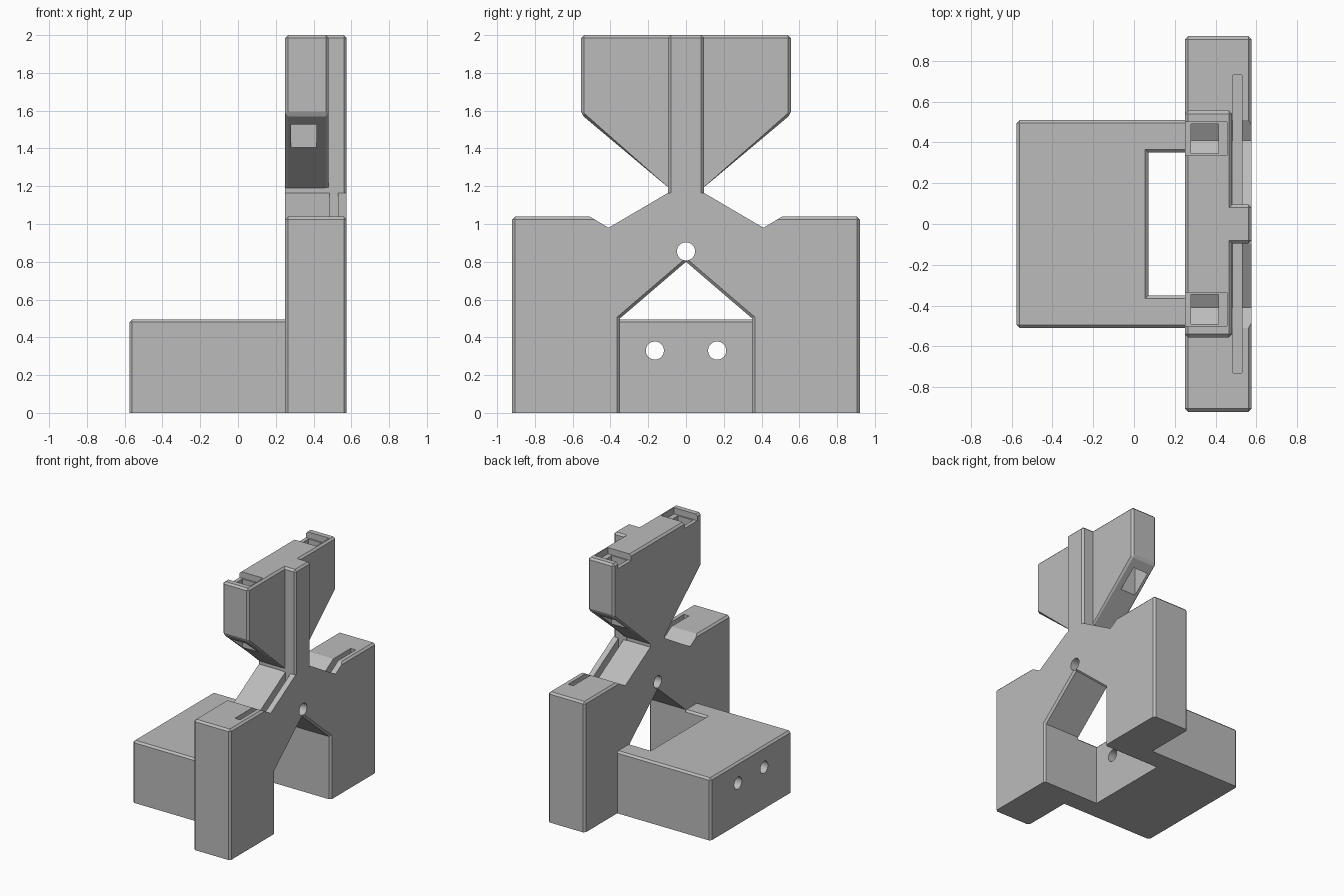
import bpy, bmesh
from mathutils import Vector

if "Cube" in bpy.data.objects:
    bpy.data.objects.remove(bpy.data.objects["Cube"])

grey = bpy.data.materials.new("plain grey")
grey.use_nodes = True
grey.diffuse_color = (0.5, 0.5, 0.5, 1)
grey.node_tree.nodes["Principled BSDF"].inputs["Base Color"].default_value = (0.5, 0.5, 0.5, 1)


def prism(name, outline, axis, low, high, keep=None, chamfer=0.015):
    """Extrude an outline along x or z, chamfering the convex edges picked by keep."""
    bm = bmesh.new()
    place = (lambda a, b: (low, a, b)) if axis == "x" else (lambda a, b: (a, b, low))
    face = bm.faces.new([bm.verts.new(place(a, b)) for a, b in outline])
    step = Vector((high - low, 0, 0)) if axis == "x" else Vector((0, 0, high - low))
    new = bmesh.ops.extrude_face_region(bm, geom=[face], use_keep_orig=True)["geom"]
    bmesh.ops.translate(bm, vec=step, verts=[v for v in new if isinstance(v, bmesh.types.BMVert)])
    bmesh.ops.recalc_face_normals(bm, faces=bm.faces)
    if keep:
        edges = [e for e in bm.edges if e.is_convex and e.calc_face_angle() > 0.7
                 and keep((e.verts[0].co + e.verts[1].co) / 2)]
        bmesh.ops.bevel(bm, geom=edges, offset=chamfer, segments=1, affect="EDGES")
    mesh = bpy.data.meshes.new(name)
    bm.to_mesh(mesh)
    bm.free()
    mesh.materials.append(grey)
    obj = bpy.data.objects.new(name, mesh)
    bpy.context.collection.objects.link(obj)
    return obj


def box(name, x, y, z, keep=None):
    return prism(name, [(y[0], z[0]), (y[1], z[0]), (y[1], z[1]), (y[0], z[1])], "x", *x, keep)


def bore(y, z, x, length):
    bpy.ops.mesh.primitive_cylinder_add(vertices=32, radius=0.048, depth=length,
                                        location=(x, y, z), rotation=(0, 1.570796, 0))
    return bpy.context.object


def cut(obj, cutters):
    for c in cutters:
        c.hide_render = True
        mod = obj.modifiers.new("cut", "BOOLEAN")
        mod.operation, mod.solver, mod.object = "DIFFERENCE", "EXACT", c
    bpy.context.view_layer.update()
    done = obj.evaluated_get(bpy.context.evaluated_depsgraph_get())
    mesh = bpy.data.meshes.new_from_object(done)
    obj.modifiers.clear()
    obj.data = mesh
    for c in cutters:
        bpy.data.objects.remove(c)


def mirrored(half):
    return half + [(-a, b) for a, b in reversed(half) if a > 0]


BACK, FACE = 0.25, 0.575

# Upright plate with a gabled opening, V dips and a tapered neck
half = [(0, 0.8), (0.35, 0.5), (0.35, 0), (0.92, 0), (0.92, 1.04),
        (0.51, 1.04), (0.41, 0.98), (0.095, 1.165)]


def plate_edges(p):
    outer = abs(p.y) > 0.9 or p.z > 1.035 and abs(p.y) > 0.55
    opening = abs(p.y) < 0.36 and 0.1 < p.z < 0.7 and p.x > FACE - 0.01
    return p.z > 0.01 and (outer or opening)


plate = prism("upright_plate", mirrored(half), "x", BACK, FACE, plate_edges)
slots = [box("slot_cutter", (0.485, 0.53), sorted((s * 0.095, s * 0.73)), (0.92, 1.3))
         for s in (1, -1)]
cut(plate, slots + [bore(0, 0.855, 0.4, 1)])

# Rear base block, U-shaped in plan, with two bolt holes
plan = [(BACK, 0.35), (0.07, 0.35), (0.07, -0.35), (BACK, -0.35),
        (BACK, -0.51), (-0.575, -0.51), (-0.575, 0.51), (BACK, 0.51)]
base = prism("base_block", plan, "z", 0, 0.495, lambda p: p.z > 0.01 and p.x < BACK - 0.01)
cut(base, [bore(s * 0.165, 0.33, -0.25, 1) for s in (1, -1)])

# Flared head with vertical shafts and shallow recesses in the top
flare = mirrored([(0.09, 1.16), (0.09, 1.19), (0.555, 1.58), (0.555, 2)])
head = prism("flared_head", flare, "x", BACK, 0.48, lambda p: p.z > 1.2)
pockets = []
for s in (1, -1):
    pockets.append(box("shaft_cutter", (0.28, 0.415), sorted((s * 0.345, s * 0.49)), (1.1, 2.2)))
    pockets.append(box("recess_cutter", (0.2, 0.455), sorted((s * 0.335, s * 0.5)), (1.95, 2.1)))
cut(head, pockets)

# Spine running up the face of the head
box("spine", (0.46, FACE), (-0.095, 0.095), (1.165, 2),
    lambda p: p.z > 1.2 and p.x > 0.47)
